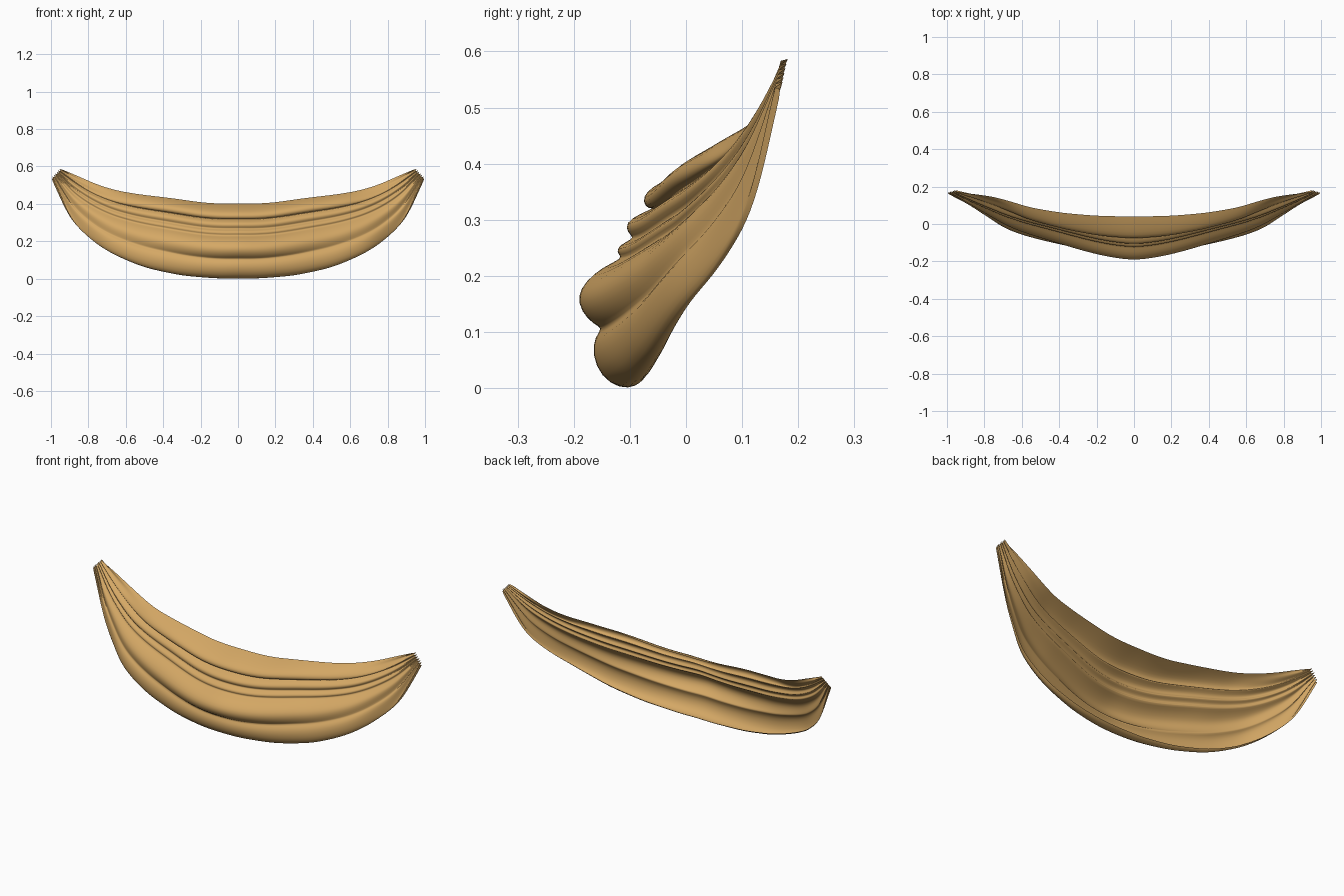
import bpy

if "Cube" in bpy.data.objects:
    bpy.data.objects.remove(bpy.data.objects["Cube"])

# Fold lines of the swag, top hem to bottom hem: (y, z) on the middle section
MIDDLE = [(0.04, 0.402), (0.0, 0.388), (-0.045, 0.368), (-0.072, 0.350), (-0.078, 0.332),
          (-0.068, 0.319), (-0.055, 0.322), (-0.085, 0.310), (-0.108, 0.295), (-0.106, 0.278),
          (-0.092, 0.268), (-0.108, 0.261), (-0.124, 0.250), (-0.122, 0.238), (-0.112, 0.232),
          (-0.150, 0.216), (-0.180, 0.190), (-0.194, 0.165), (-0.188, 0.137), (-0.165, 0.113),
          (-0.148, 0.108), (-0.163, 0.092), (-0.168, 0.060), (-0.152, 0.020), (-0.118, -0.001),
          (-0.092, 0.003), (-0.080, 0.014)]

# How far each hem has moved toward the gathered end, at |u| = 0, 0.1 ... 1
TOP_Z = [0, 0.0, 0.03, 0.10, 0.17, 0.23, 0.30, 0.40, 0.56, 0.78, 1]
LOW_Z = [0, 0.0, 0.012, 0.03, 0.065, 0.11, 0.18, 0.27, 0.40, 0.60, 1]
TOP_Y = [0, 0.01, 0.03, 0.08, 0.15, 0.26, 0.40, 0.62, 0.81, 0.92, 1]
MID_Y = [0, 0.03, 0.09, 0.17, 0.26, 0.35, 0.44, 0.55, 0.69, 0.84, 1]
LOW_Y = [0, 0.01, 0.03, 0.065, 0.11, 0.165, 0.24, 0.36, 0.58, 0.80, 1]


def sample(table, a):
    """Smooth (Catmull-Rom) lookup in an evenly spaced table, mirrored at 0."""
    f = a * (len(table) - 1)
    i = min(int(f), len(table) - 2)
    t = f - i
    p1, p2 = table[i], table[i + 1]
    p0 = table[i - 1] if i > 0 else table[1]
    p3 = table[i + 2] if i + 2 < len(table) else 2 * p2 - p1
    return p1 + 0.5 * t * (p2 - p0 + t * (2 * p0 - 5 * p1 + 4 * p2 - p3
                                          + t * (3 * (p1 - p2) + p3 - p0)))


def mix(a, b, t):
    return a + (b - a) * t


def swag_point(u, j):
    a = abs(u)
    v = j / (len(MIDDLE) - 1)
    y0, z0 = MIDDLE[j]
    # gathered end: a short slanted row of small pleats
    pleat = 0.007 * (1 if (j // 2) % 2 else -1)
    xe = mix(0.945, 0.995, v) + pleat * 0.6
    ye = mix(0.176, 0.164, v) + pleat
    ze = mix(0.588, 0.535, v) + pleat * 0.5
    w = min(1, max(0, (0.402 - z0) / 0.402))
    fz = mix(sample(TOP_Z, a), sample(LOW_Z, a), w ** 0.8)
    if v < 0.6:
        fy = mix(sample(TOP_Y, a), sample(MID_Y, a), min(1, v / 0.3))
    else:
        fy = mix(sample(MID_Y, a), sample(LOW_Y, a), (v - 0.6) / 0.4)
    return (xe * u, mix(y0, ye, fy), mix(z0, ze, fz))


# Draped cloth: a single open sheet
COLS = 56
us = []
for i in range(COLS + 1):
    s = 2 * i / COLS - 1
    us.append(s * (1.25 - 0.25 * s * s))   # denser columns near the ends
m = max(abs(u) for u in us)
us = [u / m for u in us]
rows = len(MIDDLE)
verts = [swag_point(u, j) for u in us for j in range(rows)]
faces = [(i * rows + j, i * rows + j + 1, (i + 1) * rows + j + 1, (i + 1) * rows + j)
         for i in range(COLS) for j in range(rows - 1)]
mesh = bpy.data.meshes.new("draped_swag")
mesh.from_pydata(verts, [], faces)
mesh.update()
swag = bpy.data.objects.new("draped_swag", mesh)
bpy.context.collection.objects.link(swag)

# Golden tan fabric
fabric = bpy.data.materials.new("golden tan fabric")
fabric.diffuse_color = (0.66, 0.39, 0.13, 1)
fabric.use_nodes = True
fabric.node_tree.nodes["Principled BSDF"].inputs["Base Color"].default_value = fabric.diffuse_color
mesh.materials.append(fabric)
mesh.polygons.foreach_set("use_smooth", [True] * len(mesh.polygons))

# Soften the folds
sub = swag.modifiers.new("soft_folds", 'SUBSURF')
sub.levels = sub.render_levels = 1
